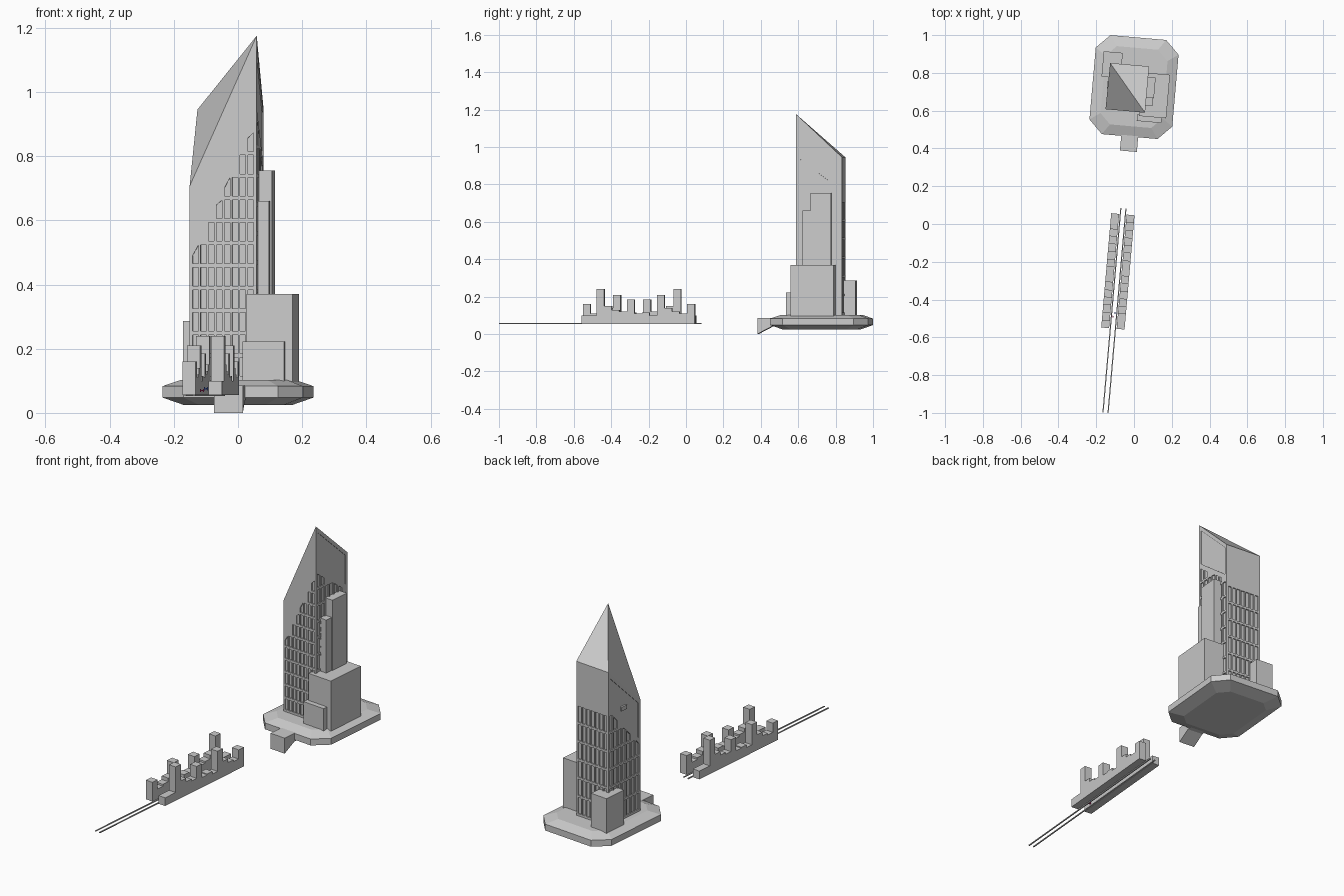
import bpy, bmesh, math
from mathutils import Matrix, Vector

if "Cube" in bpy.data.objects:
    bpy.data.objects.remove(bpy.data.objects["Cube"])

# Everything shares one axis, turned 5 degrees about the tower centre
FRAME = Matrix.Translation((0, 0.725, 0)) @ Matrix.Rotation(math.radians(-5), 4, 'Z')


def finish(name, bm):
    bmesh.ops.recalc_face_normals(bm, faces=bm.faces)
    me = bpy.data.meshes.new(name)
    bm.to_mesh(me)
    bm.free()
    ob = bpy.data.objects.new(name, me)
    ob.matrix_world = FRAME
    bpy.context.collection.objects.link(ob)
    return ob


def loft(bm, rings):
    """Join equal-length point rings and cap both ends."""
    vs = [[bm.verts.new(p) for p in r] for r in rings]
    n = len(vs[0])
    for a, b in zip(vs, vs[1:]):
        for i in range(n):
            bm.faces.new((a[i], a[(i + 1) % n], b[(i + 1) % n], b[i]))
    bm.faces.new(vs[0][::-1])
    bm.faces.new(vs[-1])


def add_box(bm, u0, u1, v0, v1, z0, z1):
    r = [(u0, v0), (u1, v0), (u1, v1), (u0, v1)]
    loft(bm, [[(u, v, z) for u, v in r] for z in (z0, z1)])


def box(name, *dims):
    bm = bmesh.new()
    add_box(bm, *dims)
    return finish(name, bm)


# Floating octagonal platform
def octagon(inset, z):
    a, b, c = 0.22 - inset, 0.263 - inset, 0.072 - inset * 0.3
    return [(a, c - b, z), (a, b - c, z), (a - c, b, z), (c - a, b, z),
            (-a, b - c, z), (-a, c - b, z), (c - a, -b, z), (a - c, -b, z)]


bm = bmesh.new()
loft(bm, [octagon(0.065, 0.024), octagon(0, 0.048), octagon(0, 0.083), octagon(0.055, 0.103)])
finish("platform", bm)

# Entry prow at the front of the platform
profile = [(-0.341, 0), (-0.341, 0.085), (-0.2, 0.085), (-0.2, 0.04), (-0.265, 0.04)]
bm = bmesh.new()
loft(bm, [[(u, v, z) for v, z in profile] for u in (-0.045, 0.045)])
finish("platform_prow", bm)

# Tower shaft with four different corner heights and a ridged roof
CORNERS = {'FL': (-0.14, -0.13, 0.706), 'FR': (0.07, -0.13, 1.175),
           'BR': (0.07, 0.116, 0.945), 'BL': (-0.137, 0.116, 0.945)}
bm = bmesh.new()
low = [bm.verts.new((u, v, 0.095)) for u, v, z in CORNERS.values()]
top = [bm.verts.new(p) for p in CORNERS.values()]
bm.faces.new(low[::-1])
for i in range(4):
    j = (i + 1) % 4
    bm.faces.new((low[i], low[j], top[j], top[i]))
bm.faces.new((top[0], top[1], top[3]))
bm.faces.new((top[1], top[2], top[3]))
tower = finish("tower", bm)

# Window and panel recesses, cut from each wall
cut = bmesh.new()


def recess(a, b, pts, depth):
    """Sink a polygon given as (fraction along wall, z) into wall a-b."""
    A, B = Vector((*a[:2], 0)), Vector((*b[:2], 0))
    n = (B - A).cross(Vector((0, 0, 1))).normalized()
    loft(cut, [[A.lerp(B, t) + n * d + Vector((0, 0, z)) for t, z in pts]
               for d in (-depth, 0.01)])


def wall(a, b, wa, wb, cols, pitch, panel=True):
    a, b = CORNERS[a], CORNERS[b]
    line = lambda t, p, q: p + (q - p) * t
    for c in range(cols):
        w = 0.94 / cols
        t0 = 0.03 + w * (c + 0.14)
        t1 = t0 + w * 0.72
        h0, h1 = line(t0, wa, wb), line(t1, wa, wb)
        z = 0.115
        while z + 0.02 < min(h0, h1):
            e = z + pitch - 0.012
            recess(a, b, [(t0, z), (t1, z), (t1, min(e, h1)), (t0, min(e, h0))], 0.006)
            z += pitch
    if panel:
        p = [(t, line(t, wa, wb) + 0.03) for t in (0.07, 0.93)]
        p += [(t, line(t, a[2], b[2]) - 0.025) for t in (0.93, 0.07)]
        recess(a, b, p, 0.004)


wall('FL', 'FR', 0.47, 0.915, 8, 0.07, False)
wall('FR', 'BR', 0.92, 0.735, 7, 0.09)
wall('BR', 'BL', 0.735, 0.735, 7, 0.1, False)
wall('BL', 'FL', 0.735, 0.46, 7, 0.1)
cutter = finish("recess_cutter", cut)
cutter.hide_render = True
cutter.hide_viewport = True
mod = tower.modifiers.new("recesses", 'BOOLEAN')
mod.operation = 'DIFFERENCE'
mod.solver = 'EXACT'
mod.object = cutter

# Small vent on the left upper panel
box("panel_vent", -0.143, -0.13, -0.02, 0.02, 0.70, 0.722)

# Annex blocks around the tower
box("right_annex", 0.04, 0.184, -0.15, 0.081, 0.095, 0.37)
box("front_annex", 0.03, 0.16, -0.177, -0.14, 0.095, 0.222)
box("left_rear_annex", -0.176, -0.075, 0.04, 0.175, 0.095, 0.287)
box("right_shaft_tall", 0.06, 0.11, -0.05, 0.06, 0.36, 0.755)
box("right_shaft_low", 0.06, 0.105, -0.092, -0.05, 0.36, 0.66)

# Two stepped trench walls, each the other turned half around
HEIGHTS = [.10, .10, .24, .15, .13, .12, .185, .11, .115, .10, .21, .14, .12, .11, .16]
V0, STEP = -1.283, 0.607 / len(HEIGHTS)
for name, u0, heights in (("right_trench_wall", 0.02, HEIGHTS),
                          ("left_trench_wall", -0.062, HEIGHTS[::-1])):
    prof = [(V0, 0.055)]
    for i, h in enumerate(heights):
        prof += [(V0 + i * STEP, h), (V0 + (i + 1) * STEP, h)]
    prof.append((V0 + 0.607, 0.055))
    # drop doubled points where neighbours are level
    prof = [p for i, p in enumerate(prof) if i == 0 or p != prof[i - 1]]
    bm = bmesh.new()
    loft(bm, [[(u, v, z) for v, z in prof] for u in (u0, u0 + 0.042)])
    finish(name, bm)

# Rails running through the trench
for side in (-1, 1):
    u = side * 0.0135
    box("rail", u - 0.003, u + 0.003, -1.73, -0.645, 0.053, 0.058)

# Tiny coloured craft flying in the trench
for name, u, v, z, col in (("red_craft", -0.006, -1.22, 0.07, (0.8, 0.05, 0.25, 1)),
                           ("blue_craft", 0.005, -1.2, 0.075, (0.1, 0.2, 0.8, 1))):
    bm = bmesh.new()
    add_box(bm, u - 0.002, u + 0.002, v - 0.006, v + 0.006, z - 0.002, z + 0.002)
    for s in (-1, 1):
        add_box(bm, u + s * 0.005 - 0.001, u + s * 0.005 + 0.001, v - 0.004, v + 0.004,
                z - 0.005, z + 0.005)
    mat = bpy.data.materials.new(name + "_paint")
    mat.diffuse_color = col
    mat.use_nodes = True
    mat.node_tree.nodes["Principled BSDF"].inputs["Base Color"].default_value = mat.diffuse_color
    finish(name, bm).data.materials.append(mat)
